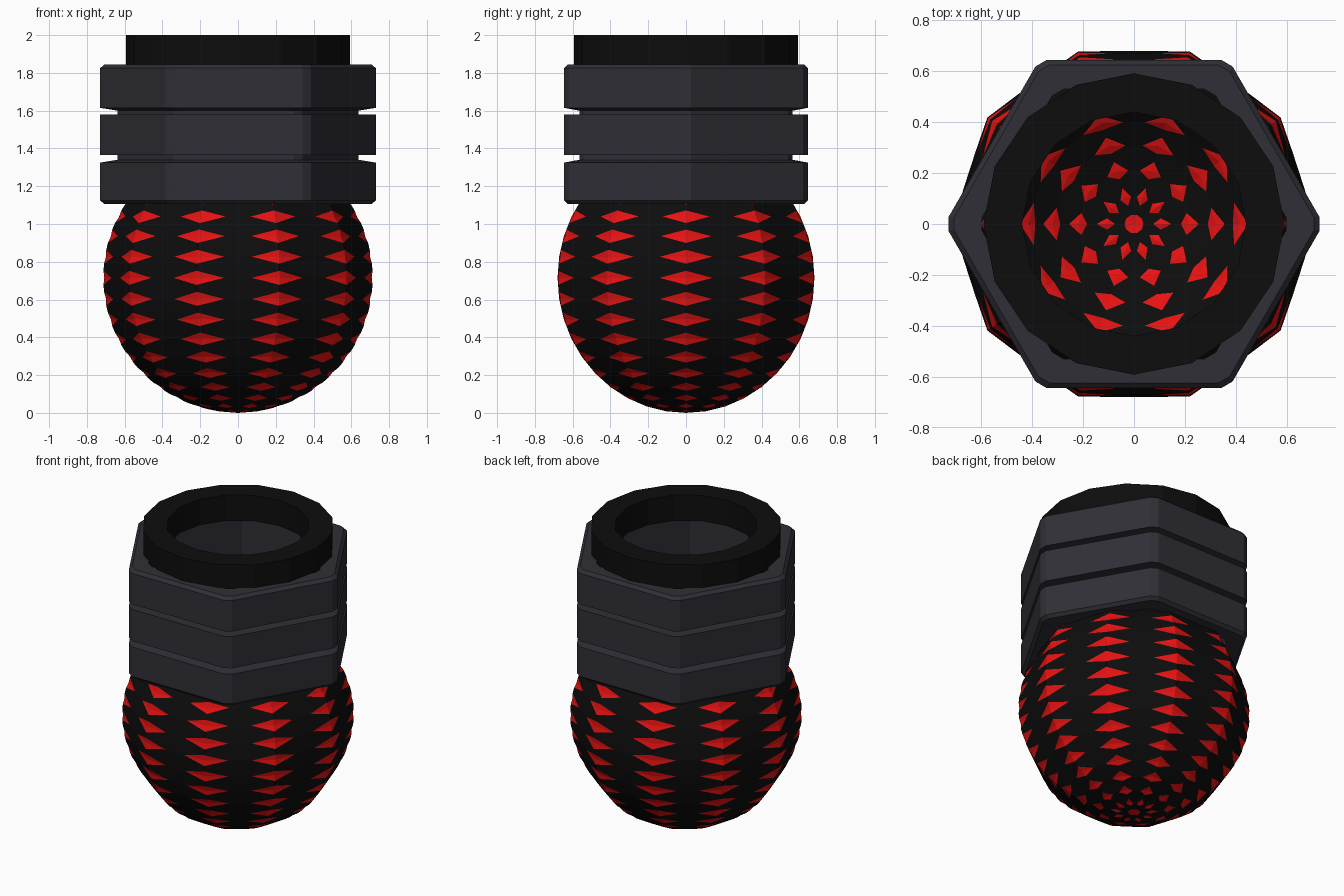
import bpy, bmesh
from math import sin, cos, pi, radians
from mathutils import Vector

if "Cube" in bpy.data.objects:
    bpy.data.objects.remove(bpy.data.objects["Cube"])


def material(name, colour):
    m = bpy.data.materials.new(name)
    m.use_nodes = True
    m.diffuse_color = (*colour, 1)
    m.node_tree.nodes["Principled BSDF"].inputs["Base Color"].default_value = (*colour, 1)
    return m


BLACK = material("black", (0.004, 0.004, 0.004))
GREY = material("dark slate grey", (0.028, 0.028, 0.037))
RED = material("red", (0.8, 0.006, 0.006))


def finish(name, bm, mats, fix_normals=True):
    if fix_normals:
        bmesh.ops.recalc_face_normals(bm, faces=bm.faces)
    mesh = bpy.data.meshes.new(name)
    bm.to_mesh(mesh)
    bm.free()
    for m in mats:
        mesh.materials.append(m)
    ob = bpy.data.objects.new(name, mesh)
    bpy.context.collection.objects.link(ob)
    return ob


def sweep(name, profile, section, mat):
    """Sweep a closed (size, z) profile round a section of unit outline points."""
    bm = bmesh.new()
    rings = [[bm.verts.new((x, y, z)) for x, y in section(size)] for size, z in profile]
    for a, b in zip(rings, rings[1:] + rings[:1]):
        for i in range(len(a)):
            j = (i + 1) % len(a)
            bm.faces.new((a[i], a[j], b[j], b[i]))
    return finish(name, bm, [mat])


def hexagon(apothem, cut=0.03):
    """Hexagon with trimmed corners, pointing along x."""
    corners = [Vector((cos(k * pi / 3), sin(k * pi / 3))) * apothem / cos(pi / 6)
               for k in range(6)]
    points = []
    for k, c in enumerate(corners):
        for other in (corners[k - 1], corners[(k + 1) % 6]):
            points.append(c + (other - c).normalized() * cut)
    return points


def circle(radius, sides=16):
    return [(radius * cos(2 * pi * k / sides), radius * sin(2 * pi * k / sides))
            for k in range(sides)]


# Hexagonal collar: three bands parted by two narrow grooves, hollow inside
outer, groove, inner = 0.645, 0.565, 0.53
sweep("hex_collar", [
    (inner, 1.105), (outer - 0.02, 1.105), (outer, 1.125),
    (outer, 1.325), (groove, 1.34), (groove, 1.365),
    (outer, 1.365), (outer, 1.58), (groove, 1.58), (groove, 1.6),
    (outer, 1.615), (outer, 1.825), (outer - 0.02, 1.845), (inner, 1.845),
], hexagon, GREY)

# Rim ring on top
sweep("rim_ring", [(0.44, 1.825), (0.592, 1.825), (0.592, 2.0), (0.44, 2.0)],
      circle, BLACK)

# Bowl: faceted ball, open at the top, with a red diamond at each grid corner
R, SIDES, TOP = 0.715, 10, 14
RECESS = 0.99


def ball(k, i):
    lat, lon = radians(9 * k), 2 * pi * i / SIDES
    return Vector((R * sin(lat) * cos(lon), R * sin(lat) * sin(lon), -R * cos(lat)))


bm = bmesh.new()
shift = Vector((0, 0, R))


def face(points, index):
    f = bm.faces.new([bm.verts.new(p + shift) for p in points])
    f.material_index = index


for i in range(SIDES):
    # Red cap piece at the pole and black wedge round it
    a, b, pole = ball(1, i), ball(1, i + 1), ball(0, 0)
    pa, pb = pole.lerp(a, 1 / 3), pole.lerp(b, 1 / 3)
    face([pole, pb, pa], 1)
    face([pa, pb, b.lerp(pole, 1 / 3), b.lerp(a, 1 / 3),
          a.lerp(b, 1 / 3), a.lerp(pole, 1 / 3)], 0)
    for s, t, c in ((b, a, 1), (a, b, 0)):
        tips = [s * RECESS, s.lerp(pole, 1 / 3), s.lerp(t, 1 / 3)]
        face(tips if c == 0 else tips[::-1], 1)
    # Quads above: an octagon of black with a red triangle in each corner
    for k in range(1, TOP):
        quad = [ball(k, i), ball(k, i + 1), ball(k + 1, i + 1), ball(k + 1, i)]
        octagon = []
        for n, c in enumerate(quad):
            back = c.lerp(quad[n - 1], 1 / 3)
            ahead = c.lerp(quad[(n + 1) % 4], 1 / 3)
            octagon += [back, ahead]
            face([c * RECESS, ahead, back], 1)
        face(octagon, 0)
bmesh.ops.remove_doubles(bm, verts=bm.verts, dist=0.0005)
finish("diamond_bowl", bm, [BLACK, RED])
